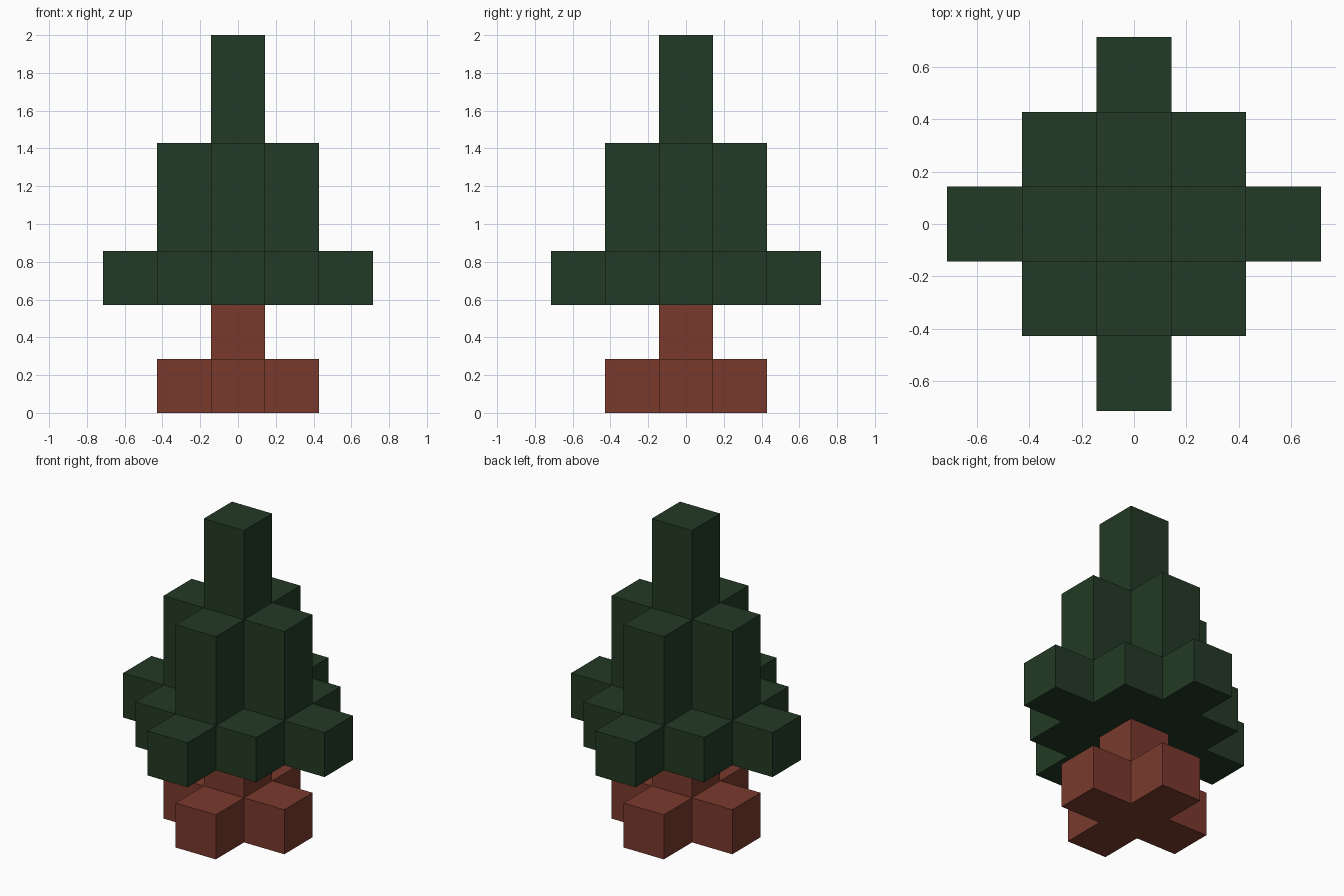
import bpy
import bmesh
from mathutils import Matrix, Vector

cube = bpy.data.objects.get("Cube")
if cube:
    bpy.data.objects.remove(cube, do_unlink=True)

UNIT = 2 / 7  # edge of one block; the tree is seven blocks tall


def make_material(name, color):
    mat = bpy.data.materials.new(name)
    mat.use_nodes = True
    mat.diffuse_color = color
    mat.node_tree.nodes["Principled BSDF"].inputs["Base Color"].default_value = color
    return mat


def stepped_outline(reach):
    """Outline of a blocky diamond reaching `reach` blocks from its centre block."""
    quarter = []
    for k in range(reach + 1):
        x = reach - k + 0.5
        quarter.append(Vector((x, k - 0.5)))
        if k < reach:
            quarter.append(Vector((x, k + 0.5)))
    points = []
    for _ in range(4):
        points += quarter
        quarter = [Vector((-p.y, p.x)) for p in quarter]
    return points


def add_tier(name, reach, bottom, top, mat):
    """Extrude a stepped outline between two block heights."""
    bm = bmesh.new()
    base = bm.faces.new([bm.verts.new((p.x, p.y, bottom)) for p in stepped_outline(reach)])
    raised = bmesh.ops.extrude_face_region(bm, geom=[base], use_keep_orig=True)["geom"]
    verts = [g for g in raised if isinstance(g, bmesh.types.BMVert)]
    bmesh.ops.translate(bm, verts=verts, vec=(0, 0, top - bottom))
    bmesh.ops.recalc_face_normals(bm, faces=bm.faces)
    bm.transform(Matrix.Scale(UNIT, 4))
    mesh = bpy.data.meshes.new(name)
    bm.to_mesh(mesh)
    bm.free()
    mesh.materials.append(mat)
    obj = bpy.data.objects.new(name, mesh)
    bpy.context.collection.objects.link(obj)


bark = make_material("bark_brown", (0.195, 0.042, 0.027, 1))
leaf = make_material("pine_green", (0.017, 0.042, 0.018, 1))

# Trunk
add_tier("root_cross", 1, 0, 1, bark)
add_tier("trunk", 0, 1, 2, bark)

# Foliage, from the widest tier up to the tip
add_tier("lower_branches", 2, 2, 3, leaf)
add_tier("middle_branches", 1, 3, 5, leaf)
add_tier("tree_tip", 0, 5, 7, leaf)
